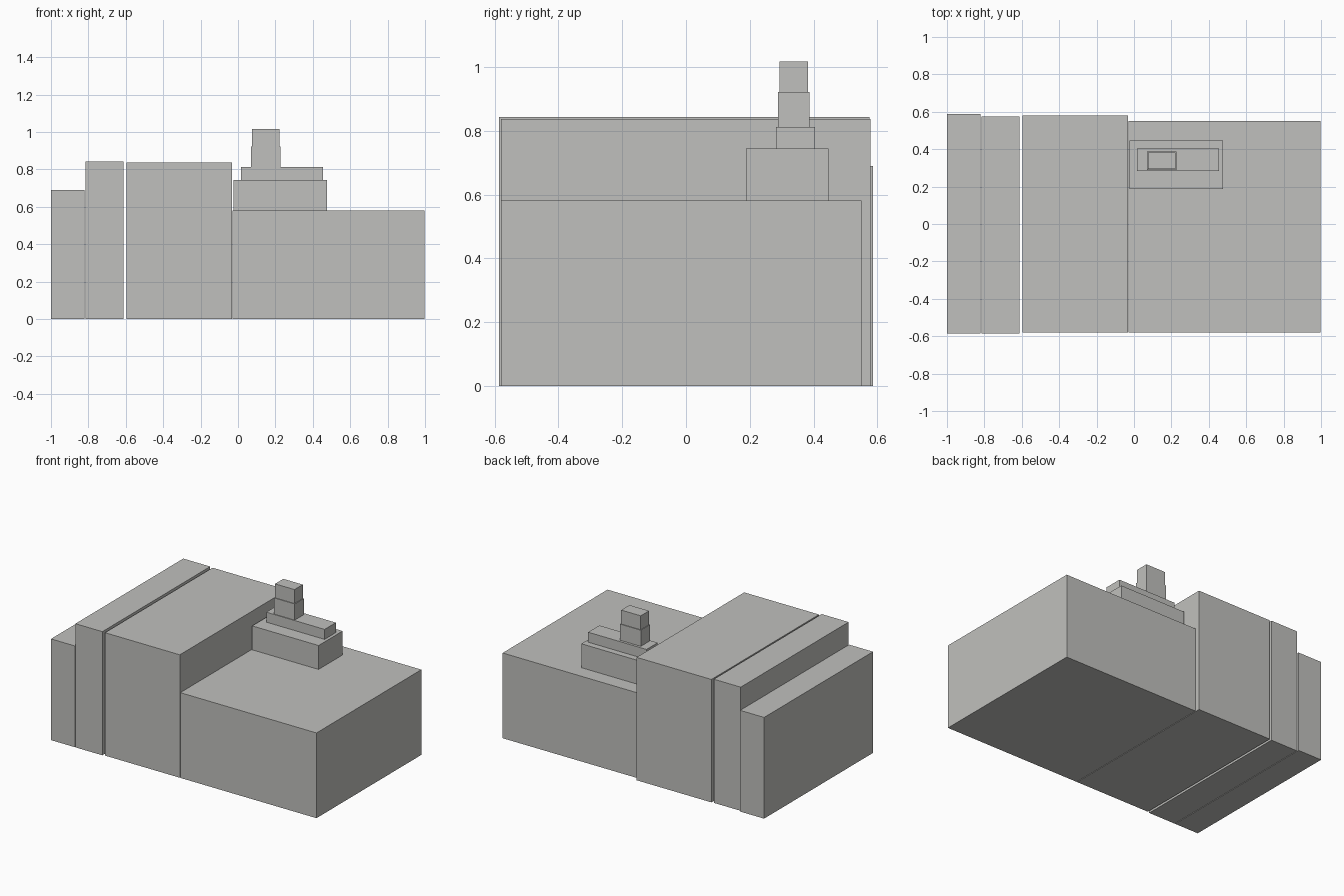
import bpy

if "Cube" in bpy.data.objects:
    bpy.data.objects.remove(bpy.data.objects["Cube"])

# One flat colour for the whole massing model
grey = bpy.data.materials.new("light_grey")
grey.diffuse_color = (0.53, 0.53, 0.51, 1)
grey.use_nodes = True
grey.node_tree.nodes["Principled BSDF"].inputs["Base Color"].default_value = grey.diffuse_color


def block(name, x, y, z):
    """Closed box from its (min, max) range on each axis."""
    verts = [(a, b, c) for a in x for b in y for c in z]
    faces = [(0, 1, 3, 2), (4, 6, 7, 5), (0, 4, 5, 1),
             (2, 3, 7, 6), (0, 2, 6, 4), (1, 5, 7, 3)]
    mesh = bpy.data.meshes.new(name)
    mesh.from_pydata(verts, [], faces)
    mesh.materials.append(grey)
    obj = bpy.data.objects.new(name, mesh)
    bpy.context.collection.objects.link(obj)
    return obj


# Main building volumes, left to right, with narrow gaps between them
block("low_end_wing", (-1.0, -0.82), (-0.586, 0.587), (0, 0.69))
block("narrow_tall_wing", (-0.816, -0.613), (-0.586, 0.576), (0, 0.843))
block("wide_tall_wing", (-0.597, -0.033), (-0.58, 0.579), (0, 0.838))
block("long_low_wing", (-0.029, 0.998), (-0.58, 0.55), (0, 0.581))

# Stepped rooftop tower
block("roof_base", (-0.025, 0.476), (0.188, 0.447), (0.581, 0.744))
block("roof_step", (0.015, 0.455), (0.283, 0.404), (0.744, 0.812))
block("tower_lower", (0.07, 0.226), (0.288, 0.387), (0.812, 0.922))
block("tower_upper", (0.074, 0.221), (0.293, 0.382), (0.922, 1.017))
